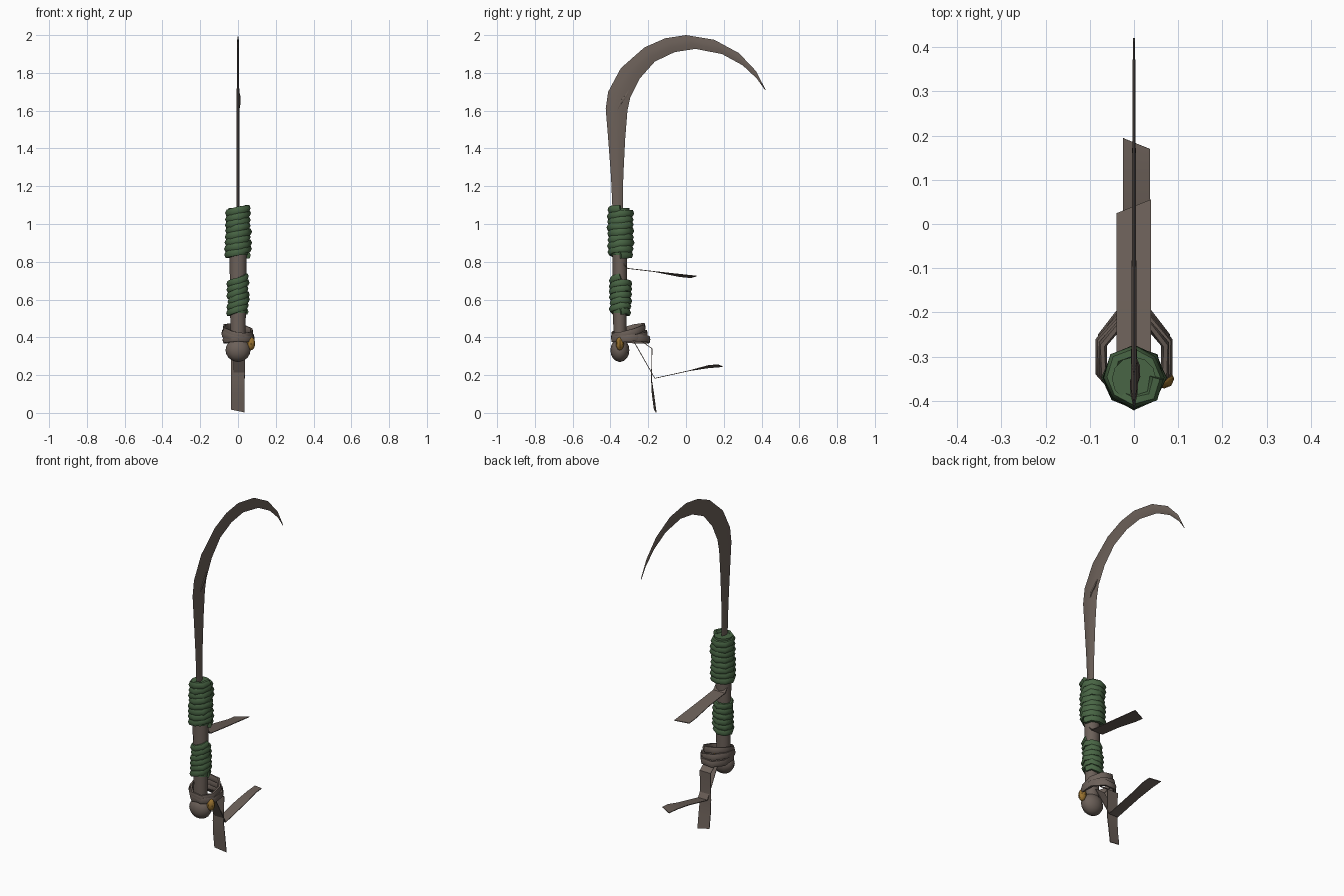
import bpy, bmesh, math, random
from mathutils import Vector

random.seed(4)
if "Cube" in bpy.data.objects:
    bpy.data.objects.remove(bpy.data.objects["Cube"], do_unlink=True)

AXIS_Y = -0.35


def material(name, rgb):
    m = bpy.data.materials.new(name)
    m.use_nodes = True
    m.diffuse_color = (*rgb, 1)
    m.node_tree.nodes["Principled BSDF"].inputs["Base Color"].default_value = (*rgb, 1)
    return m


BROWN = material("weathered brown", (0.15, 0.118, 0.1))
GREEN = material("green cord", (0.065, 0.13, 0.058))
GOLD = material("dull gold", (0.32, 0.17, 0.03))


def finish(name, bm, mat, angle=40):
    bmesh.ops.recalc_face_normals(bm, faces=bm.faces)
    mesh = bpy.data.meshes.new(name)
    bm.to_mesh(mesh)
    bm.free()
    ob = bpy.data.objects.new(name, mesh)
    bpy.context.collection.objects.link(ob)
    mesh.materials.append(mat)
    bpy.ops.object.select_all(action="DESELECT")
    ob.select_set(True)
    bpy.context.view_layer.objects.active = ob
    bpy.ops.object.shade_smooth_by_angle(angle=math.radians(angle))
    return ob


def loft(name, rings, mat, closed=False, angle=40):
    """Skin a list of equally sized point rings."""
    bm = bmesh.new()
    rows = [[bm.verts.new(p) for p in ring] for ring in rings]
    n = len(rows[0])
    pairs = list(zip(rows, rows[1:])) + ([(rows[-1], rows[0])] if closed else [])
    for a, b in pairs:
        for i in range(n):
            j = (i + 1) % n
            bm.faces.new((a[i], a[j], b[j], b[i]))
    if not closed:
        bm.faces.new(rows[0])
        bm.faces.new(rows[-1])
    return finish(name, bm, mat, angle)


def tube(name, path, ru, rv, mat, closed=False, sides=6, taper=False):
    """Sweep an oval along a path; ru is across, rv is upright."""
    rings, n = [], len(path)
    for i, p in enumerate(path):
        a = path[i - 1] if closed or i else p
        b = path[(i + 1) % n] if closed or i < n - 1 else p
        t = (b - a).normalized()
        side = t.cross(Vector((0, 0, 1))).normalized()
        up = side.cross(t)
        k = 0.15 + 0.85 * math.sin(math.pi * i / (n - 1)) if taper else 1
        rings.append([p + k * (side * ru * math.cos(w) + up * rv * math.sin(w))
                      for w in (math.tau * s / sides for s in range(sides))])
    return loft(name, rings, mat, closed, 60)


def turned(name, profile, mat, sides=12, squash=1.0):
    """Upright round part from (radius, height) pairs."""
    return loft(name, [[Vector((r * math.cos(w), AXIS_Y + squash * r * math.sin(w), z))
                        for w in (math.tau * s / sides for s in range(sides))]
                       for r, z in profile], mat)


# Hooked blade: outer and inner edge (y, z) pairs with a lens section
outer = [(-.388, 1.05), (-.397, 1.25), (-.412, 1.45), (-.425, 1.61), (-.412, 1.7), (-.345, 1.825),
         (-.22, 1.935), (-.11, 1.983), (0, 2.0), (.15, 1.975), (.28, 1.905), (.37, 1.81), (.421, 1.712)]
inner = [(-.335, 1.05), (-.332, 1.25), (-.322, 1.45), (-.31, 1.6), (-.295, 1.67), (-.245, 1.77),
         (-.165, 1.86), (-.06, 1.91), (.05, 1.927), (.19, 1.9), (.3, 1.84), (.375, 1.77), (.419, 1.708)]
rings = []
for i, (o, q) in enumerate(zip(outer, inner)):
    o, q = Vector((0, *o)), Vector((0, *q))
    t = 0.009 * (1 - 0.75 * i / (len(outer) - 1))
    x = Vector((t, 0, 0))
    rings.append([o, o.lerp(q, .35) + x, o.lerp(q, .65) + x, q,
                  o.lerp(q, .65) - x, o.lerp(q, .35) - x])
loft("blade", rings, BROWN, angle=70)
tube("blade_ridge", [Vector((.006, -.365, 1.6)), Vector((.008, -.345, 1.645)),
                     Vector((.007, -.32, 1.675)), Vector((.004, -.3, 1.71))],
     .007, .008, BROWN, taper=True)

# Handle shaft and rounded pommel
turned("handle", [(.038, .34), (.041, .5), (.045, .85)], BROWN, squash=.87)
pommel = [(.066 * math.sin(a), .332 - .062 * math.cos(a))
          for a in (math.pi * (.04 + .92 * i / 8) for i in range(9))]
turned("pommel", pommel, BROWN, squash=.76)


# Cord wrappings: slightly uneven coils
def coil(name, z0, z1, radius, turns, ru, rv, lean):
    path, steps = [], turns * 8
    for i in range(steps + 1):
        w = math.tau * i / 8
        r = radius + random.uniform(-.004, .004)
        z = z0 + (z1 - z0) * i / steps + lean * math.cos(w)
        path.append(Vector((r * math.cos(w), AXIS_Y + .003 + r * math.sin(w),
                            z + random.uniform(-.003, .003))))
    tube(name, path, ru, rv, GREEN)


coil("upper_cord", .83, 1.08, .055, 8, .016, .02, .006)
coil("lower_cord", .525, .71, .046, 6, .013, .018, .012)
turned("upper_cord_core", [(.05, .835), (.05, 1.085)], GREEN)
turned("lower_cord_core", [(.044, .53), (.044, .7)], GREEN, squash=.9)


# Tilted leather loops round the neck of the handle
def strap_loop(name, y, z, rx, ry, pitch, roll):
    path = []
    for i in range(8):
        w = math.tau * (i + .5) / 8
        c, s = math.cos(w), math.sin(w)
        path.append(Vector((rx * c, y + ry * s, z + pitch * s + roll * c)))
    tube(name, path, .010, .020, BROWN, closed=True)


strap_loop("upper_loop", -.305, .432, .076, .088, .024, -.012)
strap_loop("middle_loop", -.3, .408, .084, .095, .010, -.014)
strap_loop("lower_loop", -.292, .392, .078, .102, -.004, .006)

# Bead tucked under the loops
bm = bmesh.new()
bmesh.ops.create_uvsphere(bm, u_segments=8, v_segments=6, radius=1)
for v in bm.verts:
    v.co = Vector((.068 + .023 * v.co.x, -.35 + .022 * v.co.y, .367 + .036 * v.co.z))
finish("bead", bm, GOLD)


# Loose leather ribbons: (y, z) path, thin section, skewed and twisted tip
def ribbon(name, path, x0, x1, skew, twist):
    rings, n = [], len(path)
    for i, (y, z) in enumerate(path):
        a, b = path[max(i - 1, 0)], path[min(i + 1, n - 1)]
        d = Vector((0, b[0] - a[0], b[1] - a[1])).normalized()
        nrm = Vector((0, -d.z, d.y))
        tip = i == n - 1
        left = Vector((x0, y, z)) - (d * skew if tip else d * 0)
        right = Vector((x1, y, z)) + (d * skew if tip else d * 0)
        lift = nrm * twist * (i >= n - 2)
        h = nrm * .002
        rings.append([left - lift + h, right + lift + h, right + lift - h, left - lift - h])
    loft(name, rings, BROWN, angle=25)


ribbon("upper_ribbon", [(-.35, .81), (-.31, .765), (-.165, .748), (-.035, .728), (.04, .72)],
       -.039, .038, .015, .006)
ribbon("long_ribbon", [(-.28, .385), (-.26, .35), (-.165, .183), (.02, .224), (.12, .245), (.182, .25)],
       -.025, .036, -.012, .006)
ribbon("hanging_ribbon", [(-.27, .41), (-.235, .38), (-.18, .34), (-.183, .18), (-.175, .1), (-.163, .01)],
       -.036, .035, .008, .004)
